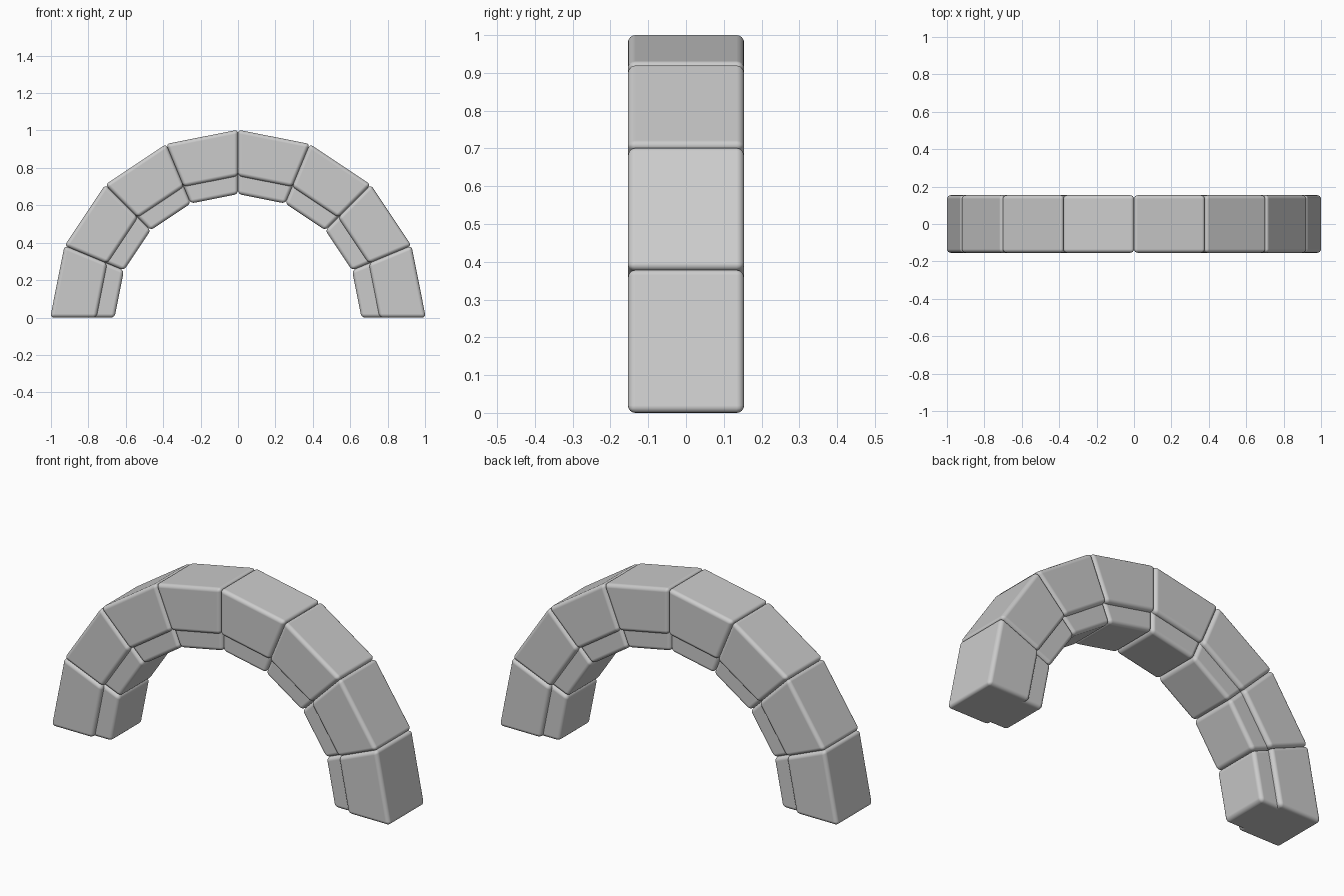
import bpy, bmesh
from math import sin, cos, pi

if "Cube" in bpy.data.objects:
    bpy.data.objects.remove(bpy.data.objects["Cube"])

BLOCKS = 8


def wedge(name, index, r_in, r_out, half_depth):
    """One bevelled voussoir between two radial planes of the arch."""
    a0, a1 = pi * index / BLOCKS, pi * (index + 1) / BLOCKS
    corners = [(r_in, a0), (r_out, a0), (r_out, a1), (r_in, a1)]
    bm = bmesh.new()
    verts = [bm.verts.new((r * cos(a), -half_depth, r * sin(a))) for r, a in corners]
    face = bm.faces.new(verts)
    ext = bmesh.ops.extrude_face_region(bm, geom=[face])
    moved = [v for v in ext["geom"] if isinstance(v, bmesh.types.BMVert)]
    bmesh.ops.translate(bm, verts=moved, vec=(0, 2 * half_depth, 0))
    bmesh.ops.recalc_face_normals(bm, faces=bm.faces)
    mesh = bpy.data.meshes.new(name)
    bm.to_mesh(mesh)
    bm.free()
    for poly in mesh.polygons:
        poly.use_smooth = True
    obj = bpy.data.objects.new(name, mesh)
    bpy.context.collection.objects.link(obj)
    bevel = obj.modifiers.new("rounded_edges", 'BEVEL')
    bevel.width = 0.02
    bevel.segments = 4
    bevel.limit_method = 'NONE'
    bevel.harden_normals = True


for i in range(BLOCKS):
    # Main stones
    wedge(f"outer_arch_stone_{i + 1}", i, 0.757, 1.004, 0.154)
    # Narrower lining stones, tucked into the main ring
    wedge(f"inner_arch_stone_{i + 1}", i, 0.66, 0.80, 0.132)
